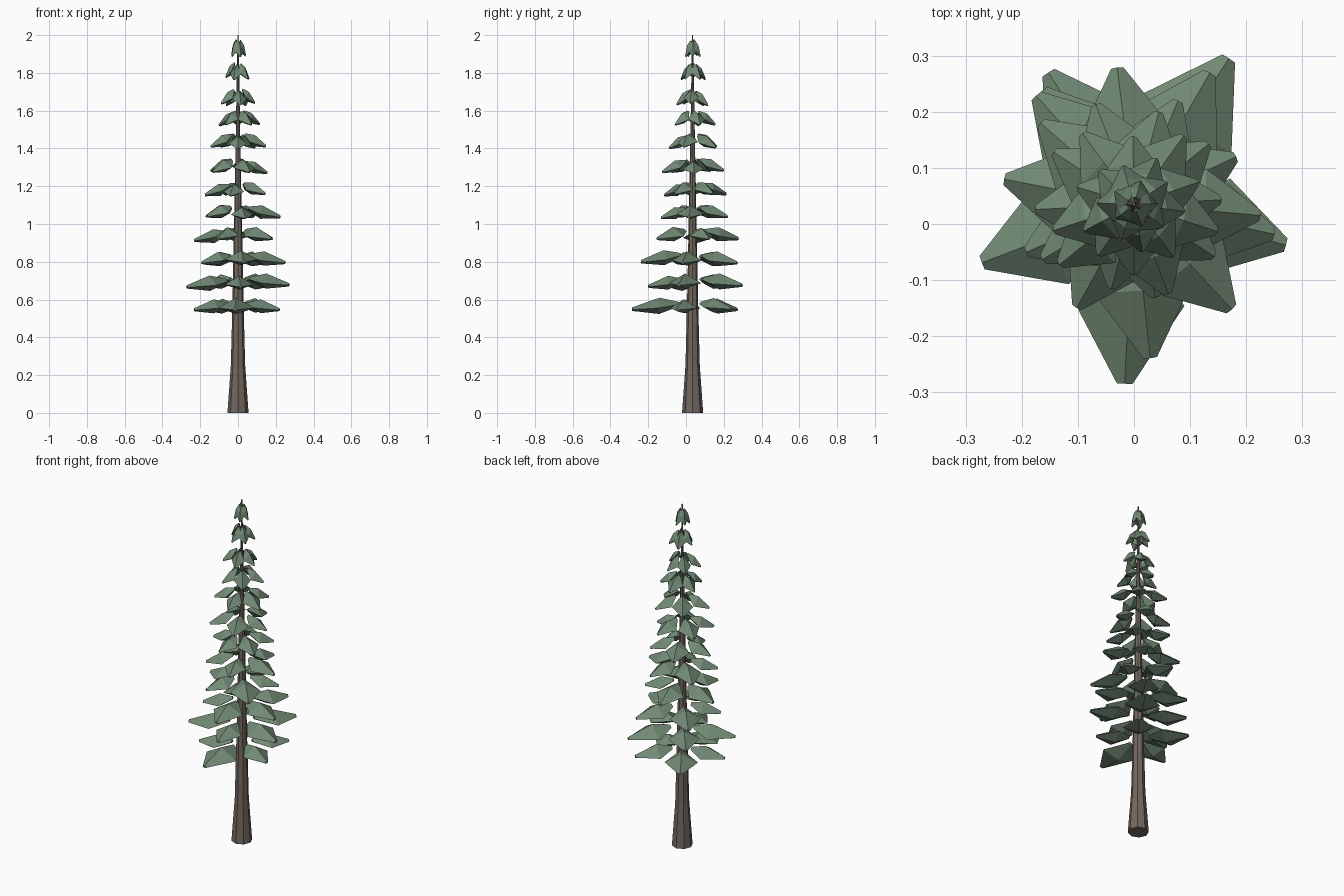
import bpy, bmesh, random
from math import sin, cos, radians, pi
from mathutils import Vector

if "Cube" in bpy.data.objects:
    bpy.data.objects.remove(bpy.data.objects["Cube"])

random.seed(4)
CENTRE = Vector((0, 0.035, 0))


def material(name, rgb):
    m = bpy.data.materials.new(name)
    m.diffuse_color = (*rgb, 1)
    m.use_nodes = True
    m.node_tree.nodes["Principled BSDF"].inputs["Base Color"].default_value = m.diffuse_color
    return m


def skin(bm, rings):
    # bridge equal-sized rings and cap both ends
    loops = [[bm.verts.new(p) for p in r] for r in rings]
    n = len(loops[0])
    for a, b in zip(loops, loops[1:]):
        for i in range(n):
            j = (i + 1) % n
            bm.faces.new((a[i], a[j], b[j], b[i]))
    bm.faces.new(loops[0][::-1])
    bm.faces.new(loops[-1])


def finish(bm, name, mat):
    bmesh.ops.recalc_face_normals(bm, faces=bm.faces)
    me = bpy.data.meshes.new(name)
    bm.to_mesh(me)
    bm.free()
    me.materials.append(mat)
    ob = bpy.data.objects.new(name, me)
    bpy.context.collection.objects.link(ob)


bark = material("bark", (0.17, 0.137, 0.115))
needles = material("needles", (0.165, 0.25, 0.175))

# tapered eight-sided trunk: (height, radius)
bm = bmesh.new()
profile = [(0, .056), (.25, .038), (.6, .029), (1.0, .021), (1.4, .013), (2.0, .003)]
skin(bm, [[CENTRE + Vector((r * cos(pi / 4 * i), r * sin(pi / 4 * i), z))
           for i in range(8)] for z, r in profile])
finish(bm, "trunk", bark)

# tiers: height, first angle, reach of the five boughs
tiers = [
    (.570, 267, (.32, .235, .26, .28, .24)),
    (.690, 273, (.235, .28, .31, .26, .29)),
    (.820, 276, (.275, .255, .27, .26, .21)),
    (.940, 241, (.21, .255, .20, .245, .235)),
    (1.060, 283, (.17, .225, .20, .22, .19)),
    (1.185, 255, (.155, .17, .17, .19, .175)),
    (1.305, 291, (.17, .155, .17, .17, .17)),
    (1.435, 270, (.125, .155, .15, .155, .15)),
    (1.560, 235, (.11, .115, .12, .12, .105)),
    (1.670, 280, (.085, .09, .09, .085, .10)),
    (1.805, 250, (.065, .065, .07, .07, .065)),
    (1.930, 290, (.04, .04, .042, .04, .04)),
]


def bough(bm, z, angle, reach, t):
    # kite-shaped pad: narrow root, broad ridged middle, blunt drooping tip
    out = Vector((cos(angle), sin(angle), 0))
    side = Vector((-sin(angle), cos(angle), 0))
    width, thick = .016 + .26 * reach, .018 + .075 * reach
    rise, drop = .010 + .032 * t, .017 + .021 * t
    sections = [(.22 + .05 * t, rise, .2, .25), (.55, 0, 1, 1), (1, -drop, .14, .22)]
    # cross-sections lean outward with the droop of the pad
    lean = out * (.45 * t)
    rings = []
    for f, dz, w, h in sections:
        c = CENTRE + out * reach * f + Vector((0, 0, z + dz))
        up = (Vector((0, 0, 1)) + lean).normalized() * thick * h
        s = side * width * w
        rings.append([c + s - up * .25, c + up * 1.05, c - s - up * .25, c - up])
    skin(bm, rings)


for k, (z, a0, reaches) in enumerate(tiers):
    bm = bmesh.new()
    for i, reach in enumerate(reaches):
        angle = radians(a0 + 72 * i)
        bough(bm, z + random.uniform(-.008, .008), angle, reach, k / 11)
    finish(bm, f"bough_tier_{k + 1}", needles)
